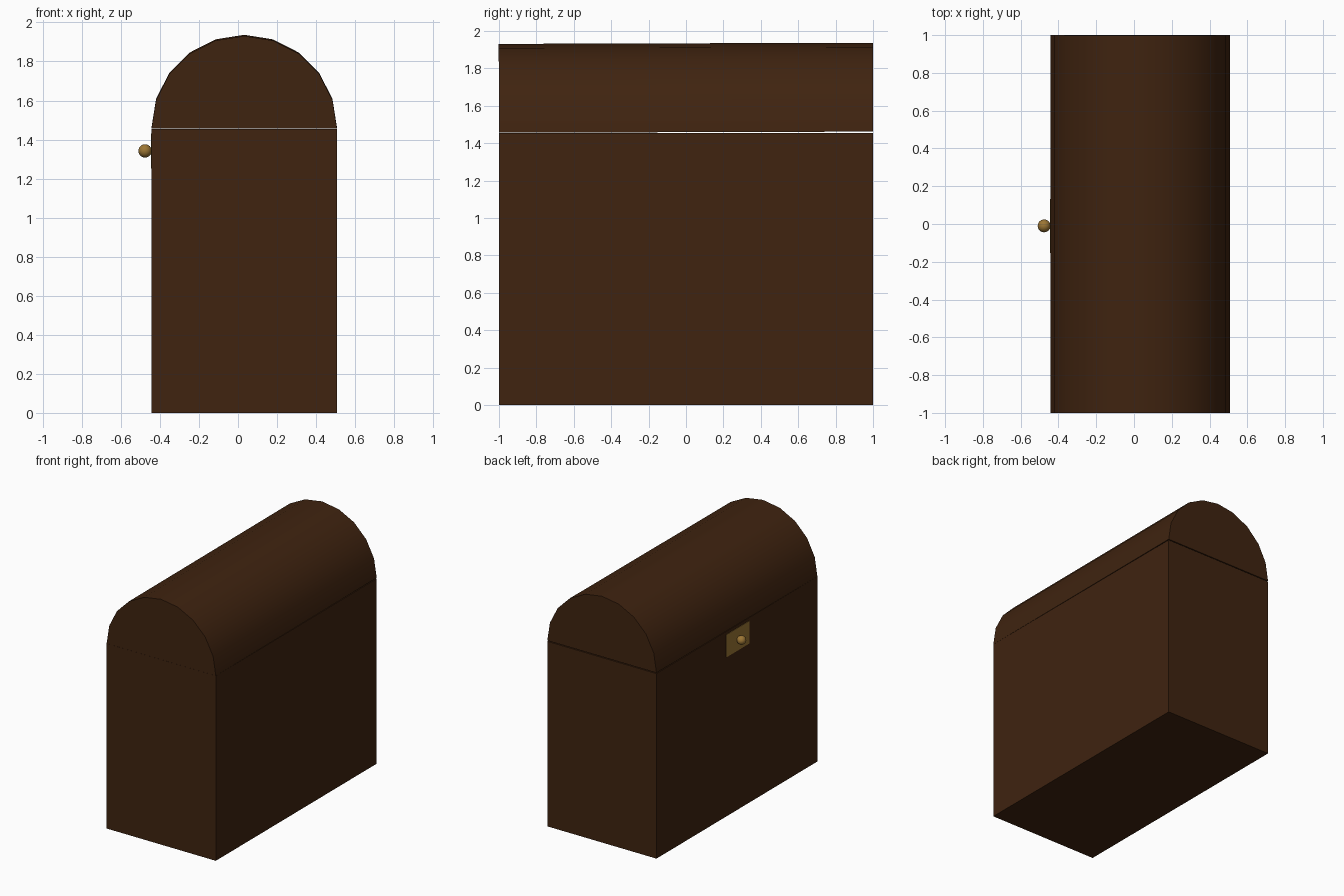
import bpy, bmesh, math
from mathutils import Matrix

if "Cube" in bpy.data.objects:
    bpy.data.objects.remove(bpy.data.objects["Cube"])

CX, R, SPRING = 0.032, 0.475, 1.455   # chest centre in x, lid radius, body height
LOCK_Y, LOCK_Z = -0.01, 1.342


def material(name, color):
    m = bpy.data.materials.new(name)
    m.diffuse_color = (*color, 1)
    m.use_nodes = True
    m.node_tree.nodes["Principled BSDF"].inputs["Base Color"].default_value = m.diffuse_color
    return m


wood = material("dark_wood", (0.05, 0.017, 0.005))
brass = material("brass", (0.33, 0.18, 0.035))


def make(name, bm, mat, smooth=False):
    bmesh.ops.recalc_face_normals(bm, faces=bm.faces)
    mesh = bpy.data.meshes.new(name)
    bm.to_mesh(mesh)
    bm.free()
    mesh.materials.append(mat)
    ob = bpy.data.objects.new(name, mesh)
    bpy.context.collection.objects.link(ob)
    if smooth:
        bpy.ops.object.select_all(action='DESELECT')
        ob.select_set(True)
        bpy.context.view_layer.objects.active = ob
        bpy.ops.object.shade_smooth_by_angle(angle=math.radians(40))
    return ob


def box(name, center, size, mat):
    bm = bmesh.new()
    bmesh.ops.create_cube(bm, size=1, matrix=Matrix.Translation(center) @ Matrix.Diagonal((*size, 1)))
    return make(name, bm, mat)


# Chest body
box("chest_body", (CX, 0, SPRING / 2), (2 * R, 2, SPRING), wood)

# Half-round lid with ten segments, resting very slightly open at the +y end
bm = bmesh.new()
profile = [bm.verts.new((R * math.cos(math.pi * i / 10), -1, R * math.sin(math.pi * i / 10)))
           for i in range(11)]
end = bm.faces.new(profile)
ext = bmesh.ops.extrude_face_region(bm, geom=[end], use_keep_orig=True)
bmesh.ops.translate(bm, vec=(0, 2, 0),
                    verts=[g for g in ext["geom"] if isinstance(g, bmesh.types.BMVert)])
lid = make("chest_lid", bm, wood, smooth=True)
lid.location = (CX, 0, SPRING + 0.0035)
lid.rotation_euler.x = 0.003

# Lock plate and round knob on the -x side
box("lock_plate", (CX - R, LOCK_Y, LOCK_Z), (0.006, 0.286, 0.178), brass)
bm = bmesh.new()
bmesh.ops.create_uvsphere(bm, u_segments=24, v_segments=12, radius=0.034,
                          matrix=Matrix.Translation((-0.476, LOCK_Y, LOCK_Z)))
make("lock_knob", bm, brass, smooth=True)
